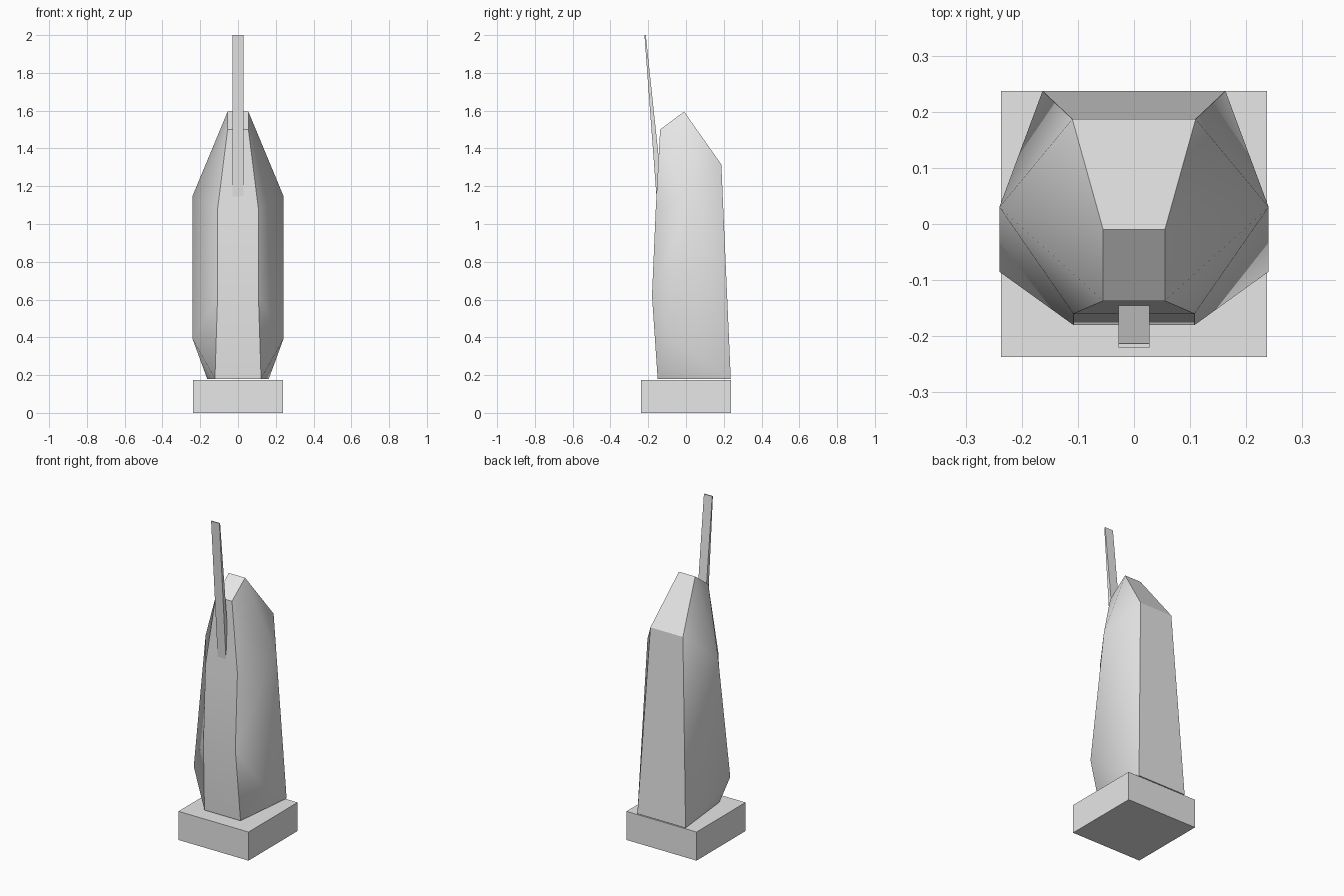
import bpy
import bmesh
from math import radians

cube = bpy.data.objects.get("Cube")
if cube:
    bpy.data.objects.remove(cube, do_unlink=True)

grey = bpy.data.materials.new("light_grey")
grey.use_nodes = True
colour = (0.8, 0.8, 0.8, 1)
grey.diffuse_color = colour
grey.node_tree.nodes["Principled BSDF"].inputs["Base Color"].default_value = colour


def finish(name, bm):
    """Turn a bmesh into a named, coloured object."""
    bmesh.ops.recalc_face_normals(bm, faces=bm.faces)
    mesh = bpy.data.meshes.new(name)
    bm.to_mesh(mesh)
    bm.free()
    mesh.materials.append(grey)
    obj = bpy.data.objects.new(name, mesh)
    bpy.context.collection.objects.link(obj)
    return obj


def extrude_profile(name, profile, half_width):
    """Extrude a closed (y, z) profile evenly across x."""
    bm = bmesh.new()
    face = bm.faces.new([bm.verts.new((-half_width, y, z)) for y, z in profile])
    ext = bmesh.ops.extrude_face_region(bm, geom=[face])["geom"]
    verts = [g for g in ext if isinstance(g, bmesh.types.BMVert)]
    bmesh.ops.translate(bm, verts=verts, vec=(2 * half_width, 0, 0))
    return finish(name, bm)


# Square plinth
extrude_profile("base", [(-.237, 0), (.237, 0), (.237, .175), (-.237, .175)], .237)

# Thin tapered blade leaning forward out of the body
extrude_profile("blade", [(-.22, 2), (-.213, 2), (-.122, 1.14), (-.156, 1.14)], .028)

# Faceted body: a rim running front, top, back, plus two bulge points per side
rim = [(.122, -.15, .18), (.108, -.18, .62), (.108, -.16, 1.08),
       (.055, -.137, 1.5), (.055, -.01, 1.595), (.11, .187, 1.315),
       (.163, .237, .18)]
bulges = [(.24, .03, 1.15), (.24, -.085, .39)]
UP, LOW = len(rim), len(rim) + 1
side_faces = [(0, 1, LOW), (1, 2, UP, LOW), (2, 3, UP), (3, 4, UP),
              (4, 5, UP), (5, 6, UP), (UP, 6, LOW), (LOW, 6, 0)]

bm = bmesh.new()
halves = [[bm.verts.new((s * x, y, z)) for x, y, z in rim + bulges] for s in (1, -1)]
sides = set()
for half in halves:
    for ids in side_faces:
        sides.add(bm.faces.new([half[i] for i in ids]))

# Central strip joining the two rims, closed underneath
left, right = halves
for i in range(len(rim)):
    j = (i + 1) % len(rim)
    bm.faces.new((left[i], left[j], right[j], right[i]))

# Sides are smooth; the strip keeps its creases
bmesh.ops.recalc_face_normals(bm, faces=bm.faces)
for face in bm.faces:
    face.smooth = True
for edge in bm.edges:
    count = sum(f in sides for f in edge.link_faces)
    edge.smooth = count == 2 or (count == 0 and edge.calc_face_angle() < radians(30))
finish("body", bm)
